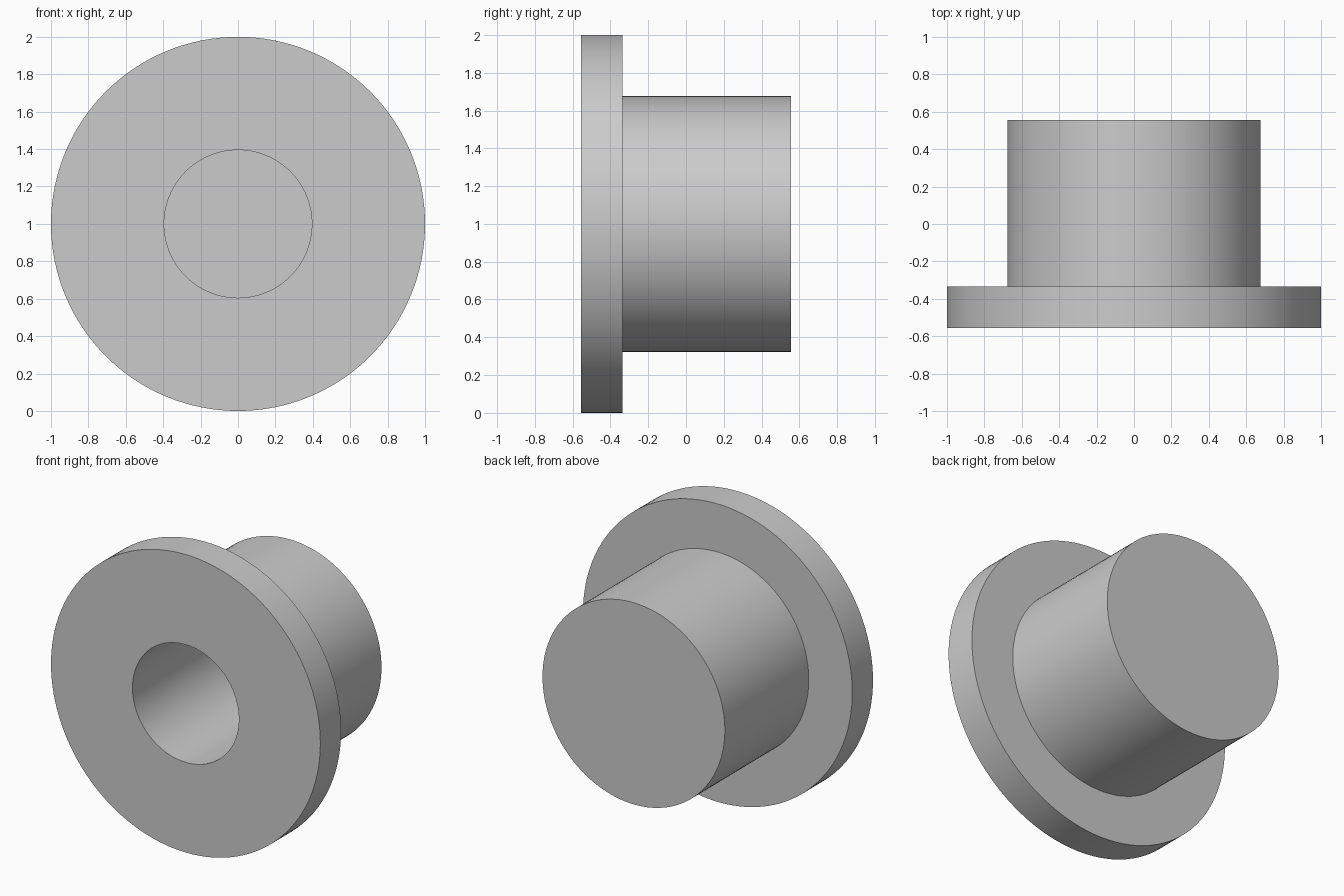
import bpy
import bmesh
import math
from mathutils import Matrix, Vector

cube = bpy.data.objects.get("Cube")
if cube:
    bpy.data.objects.remove(cube, do_unlink=True)

SEGMENTS = 128
FRONT, SHOULDER, BACK = -0.555, -0.335, 0.555
FLANGE_R, SHANK_R, BORE_R = 1.0, 0.677, 0.395
BORE_FLOOR = 0.45

# Single flat grey
grey = bpy.data.materials.new("plain grey")
grey.use_nodes = True
colour = (0.6, 0.6, 0.6, 1.0)
grey.diffuse_color = colour
grey.node_tree.nodes["Principled BSDF"].inputs["Base Color"].default_value = colour

# Half section (radius, depth): bore floor, bore, flange, shank, end face
profile = [
    (0, BORE_FLOOR), (BORE_R, BORE_FLOOR), (BORE_R, FRONT),
    (FLANGE_R, FRONT), (FLANGE_R, SHOULDER),
    (SHANK_R, SHOULDER), (SHANK_R, BACK), (0, BACK),
]

# Revolve the section about the horizontal axis
bm = bmesh.new()
verts = [bm.verts.new((r, y, 0)) for r, y in profile]
edges = [bm.edges.new(pair) for pair in zip(verts, verts[1:])]
bmesh.ops.spin(bm, geom=verts + edges, cent=(0, 0, 0), axis=(0, 1, 0),
               angle=math.tau, steps=SEGMENTS)
bmesh.ops.remove_doubles(bm, verts=bm.verts, dist=0.0001)
bmesh.ops.recalc_face_normals(bm, faces=bm.faces)
bmesh.ops.transform(bm, matrix=Matrix.Translation(Vector((0, 0, FLANGE_R))), verts=bm.verts)

mesh = bpy.data.meshes.new("flanged_bushing")
bm.to_mesh(mesh)
bm.free()
mesh.materials.append(grey)
bushing = bpy.data.objects.new("flanged_bushing", mesh)
bpy.context.collection.objects.link(bushing)

# Smooth round walls, sharp rims
bpy.ops.object.select_all(action="DESELECT")
bushing.select_set(True)
bpy.context.view_layer.objects.active = bushing
bpy.ops.object.shade_smooth_by_angle(angle=math.radians(30))
